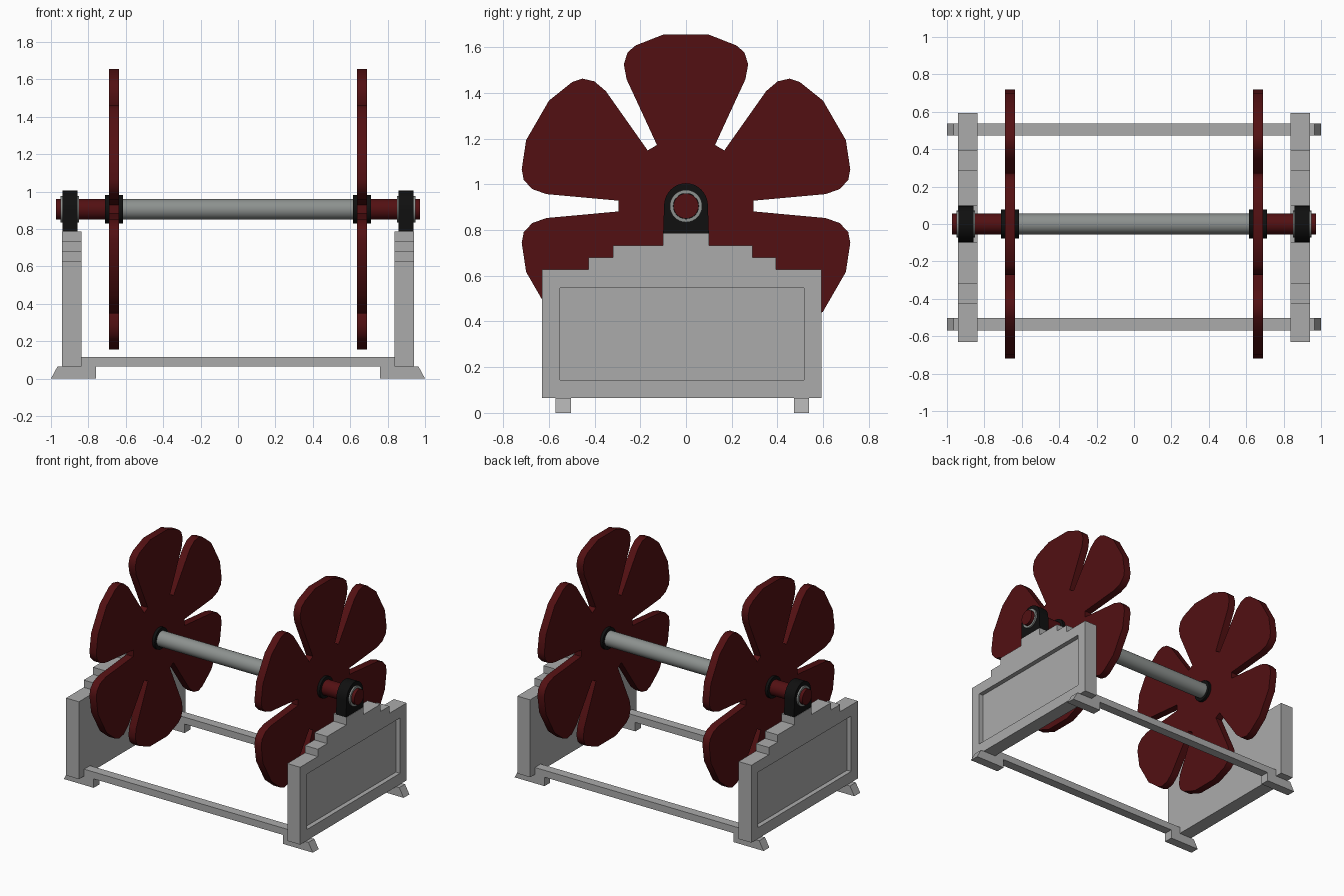
import bpy, bmesh, math

if "Cube" in bpy.data.objects:
    bpy.data.objects.remove(bpy.data.objects["Cube"])

AXLE_Z = 0.905


def material(name, rgb):
    m = bpy.data.materials.new(name)
    m.diffuse_color = (*rgb, 1)
    m.use_nodes = True
    m.node_tree.nodes["Principled BSDF"].inputs["Base Color"].default_value = m.diffuse_color
    return m


RED = material("dark_red", (0.085, 0.005, 0.006))
BLACK = material("black", (0.005, 0.005, 0.005))
STEEL = material("steel", (0.265, 0.285, 0.275))
STONE = material("grey", (0.41, 0.41, 0.41))


def finish(name, bm, mat=STONE, mirror=False, smooth=False):
    bmesh.ops.recalc_face_normals(bm, faces=bm.faces)
    mesh = bpy.data.meshes.new(name)
    bm.to_mesh(mesh)
    bm.free()
    ob = bpy.data.objects.new(name, mesh)
    bpy.context.collection.objects.link(ob)
    mesh.materials.append(mat)
    bpy.ops.object.select_all(action='DESELECT')
    bpy.context.view_layer.objects.active = ob
    ob.select_set(True)
    if smooth:
        bpy.ops.object.shade_smooth_by_angle(angle=math.radians(35))
    if mirror:
        ob.modifiers.new("mirror", 'MIRROR').use_axis = (True, False, False)
    return ob


def prism(name, pts, axis, lo, hi, **kw):
    """Extrude a 2D profile: axis 0 takes (y, z) points, axis 1 takes (x, z)."""
    bm = bmesh.new()
    co = (lambda a, b: (lo, a, b)) if axis == 0 else (lambda a, b: (a, lo, b))
    face = bm.faces.new([bm.verts.new(co(a, b)) for a, b in pts])
    ext = bmesh.ops.extrude_face_region(bm, geom=[face])
    for v in ext["geom"]:
        if isinstance(v, bmesh.types.BMVert):
            v.co[axis] = hi
    return finish(name, bm, **kw)


def lathe(name, pts, steps=32, **kw):
    """Spin a closed (x, radius) profile about the axle."""
    bm = bmesh.new()
    rings = []
    for i in range(steps):
        a = math.tau * i / steps
        rings.append([bm.verts.new((x, r * math.cos(a), AXLE_Z + r * math.sin(a)))
                      for x, r in pts])
    n = len(pts)
    for i in range(steps):
        p, q = rings[i], rings[(i + 1) % steps]
        for j in range(n):
            k = (j + 1) % n
            bm.faces.new((p[j], p[k], q[k], q[j]))
    bmesh.ops.remove_doubles(bm, verts=bm.verts, dist=1e-5)
    return finish(name, bm, smooth=True, **kw)


def rod(name, x0, x1, r, **kw):
    return lathe(name, [(x0, 0), (x0, r), (x1, r), (x1, 0)], **kw)


# Six-petal wheels
half = [(0.127, 0.267), (0.26, 0.555), (0.272, 0.62), (0.256, 0.672),
        (0.22, 0.703), (0.10, 0.75)]
petal = half + [(-y, z) for y, z in reversed(half)]
outline = []
for k in range(6):
    c, s = math.cos(k * math.pi / 3), math.sin(k * math.pi / 3)
    outline += [(y * c - z * s, AXLE_Z + y * s + z * c) for y, z in petal]
prism("petal_wheel", outline, 0, 0.635, 0.69, mat=RED, mirror=True, smooth=True)

# Axle, hubs and bearing rings
rod("axle_centre", -0.62, 0.62, 0.055, mat=STEEL)
rod("axle_end", 0.70, 0.973, 0.055, mat=RED, mirror=True)
rod("wheel_hub", 0.615, 0.71, 0.077, mat=BLACK, mirror=True)
lathe("bearing_ring", [(0.85, 0.056), (0.85, 0.071), (0.95, 0.071), (0.95, 0.056)],
      mat=STEEL, mirror=True)

# Arched bearing blocks
arch = [(0.096 * math.cos(math.pi * i / 20), AXLE_Z + 0.1 * math.sin(math.pi * i / 20))
        for i in range(21)]
prism("bearing_block", [(-0.10, 0.785), (0.10, 0.785)] + arch, 0, 0.858, 0.938,
      mat=BLACK, mirror=True, smooth=True)

# Stepped end panels with a recess in the outer face
steps = [(-0.63, 0.065), (0.593, 0.065), (0.593, 0.627), (0.393, 0.627), (0.393, 0.68),
         (0.29, 0.68), (0.29, 0.732), (0.10, 0.732), (0.10, 0.786), (-0.10, 0.786),
         (-0.10, 0.732), (-0.32, 0.732), (-0.32, 0.68), (-0.427, 0.68),
         (-0.427, 0.627), (-0.63, 0.627)]
cutter = prism("recess_cutter", [(-0.552, 0.145), (0.517, 0.145), (0.517, 0.547),
                                 (-0.552, 0.547)], 0, 0.907, 1.0)
panel = prism("end_panel", steps, 0, 0.837, 0.94)
cut = panel.modifiers.new("recess", 'BOOLEAN')
cut.operation, cut.solver, cut.object = 'DIFFERENCE', 'EXACT', cutter
bpy.ops.object.modifier_apply(modifier=cut.name)
bpy.data.objects.remove(cutter)
panel.modifiers.new("mirror", 'MIRROR')

# Floor rails with splayed feet
side = [(0.76, 0.065), (0.76, 0), (1.0, 0), (0.965, 0.065), (0.84, 0.065), (0.84, 0.115)]
rail = side + [(-x, z) for x, z in reversed(side)]
for name, y0, y1 in (("front_rail", -0.57, -0.503), ("back_rail", 0.472, 0.538)):
    prism(name, rail, 1, y0, y1)
